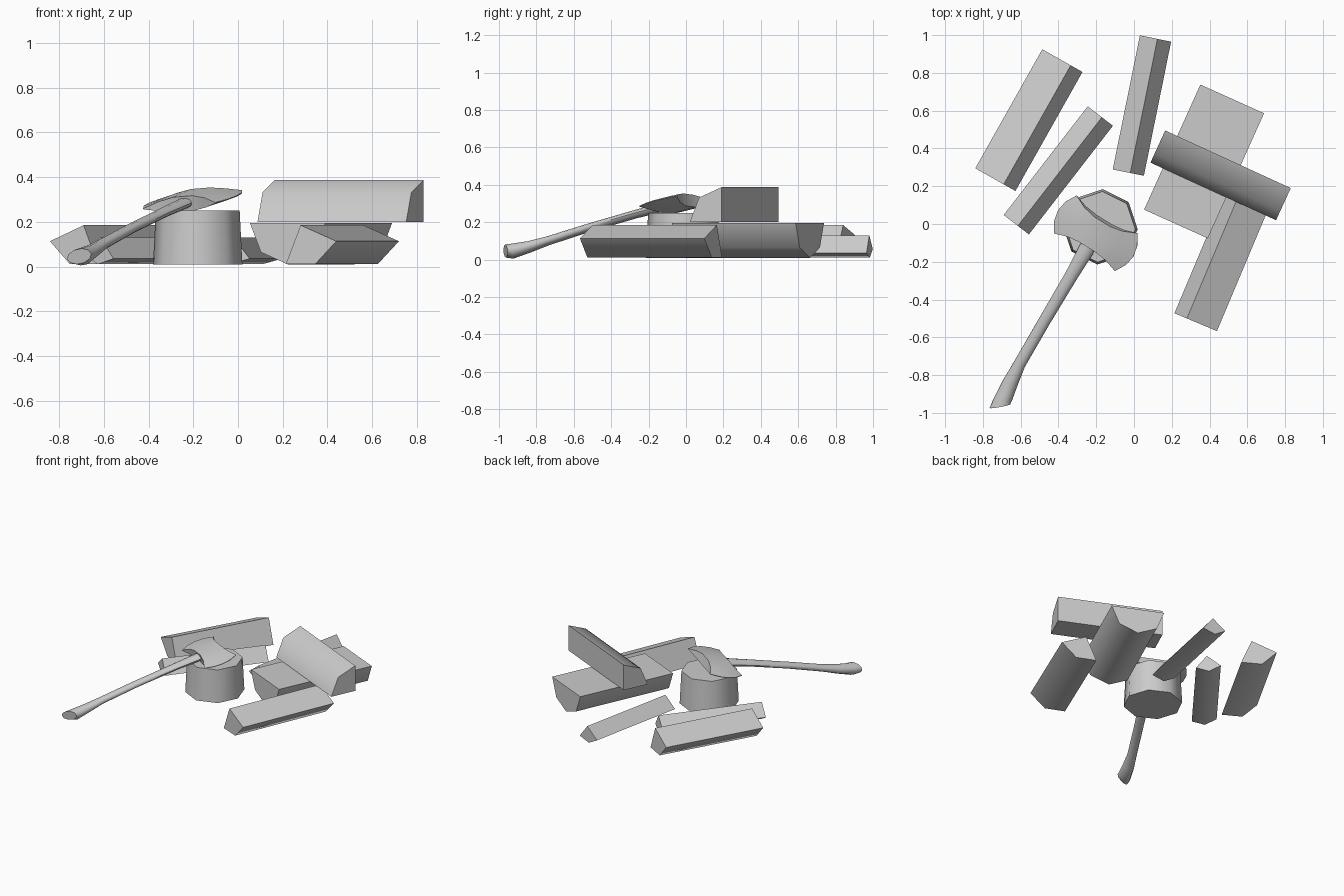
import bpy, bmesh
from math import sin, cos, radians, tau
from mathutils import Vector

if "Cube" in bpy.data.objects:
    bpy.data.objects.remove(bpy.data.objects["Cube"])

grey = bpy.data.materials.new("plain_grey")
grey.use_nodes = True
color = (0.6, 0.6, 0.6, 1)
grey.diffuse_color = color
grey.node_tree.nodes["Principled BSDF"].inputs["Base Color"].default_value = color


def loft(name, rings, angle=50):
    """Skin closed rings of points into a capped solid."""
    bm = bmesh.new()
    loops = [[bm.verts.new(p) for p in ring] for ring in rings]
    n = len(loops[0])
    for a, b in zip(loops, loops[1:]):
        for i in range(n):
            j = (i + 1) % n
            bm.faces.new((a[i], a[j], b[j], b[i]))
    bm.faces.new(loops[0])
    bm.faces.new(loops[-1])
    bmesh.ops.recalc_face_normals(bm, faces=bm.faces)
    mesh = bpy.data.meshes.new(name)
    bm.to_mesh(mesh)
    bm.free()
    mesh.materials.append(grey)
    obj = bpy.data.objects.new(name, mesh)
    bpy.context.collection.objects.link(obj)
    bpy.ops.object.select_all(action="DESELECT")
    obj.select_set(True)
    bpy.context.view_layer.objects.active = obj
    bpy.ops.object.shade_smooth_by_angle(angle=radians(angle))
    return obj


def split_log(name, start, end, z, radius, first, steps=2, apex=True):
    """Slice of an eight-sided log; the log's core line runs start to end."""
    a, b = Vector((*start, z)), Vector((*end, z))
    d = (b - a).normalized()
    right, up = Vector((d.y, -d.x, 0)), Vector((0, 0, 1))
    section = [Vector((0, 0, 0))] if apex else []
    for i in range(steps + 1):
        t = radians(first + 45 * i)
        section.append(radius * (cos(t) * right + sin(t) * up))
    loft(name, [[c + s for s in section] for c in (a, b)])


# Firewood scattered round the block
split_log("left_outer_log", (-0.69, 0.21), (-0.335, 0.84), 0.185, 0.187, 202.5)
split_log("left_inner_log", (-0.615, -0.01), (-0.17, 0.565), 0.13, 0.12, 218)
split_log("back_log", (-0.02, 0.27), (0.124, 0.98), 0.13, 0.12, 218)
split_log("front_log", (0.56, 0.165), (0.28, -0.50), 0.185, 0.187, 202.5)
split_log("half_log", (0.222, 0), (0.52, 0.662), 0.195, 0.185, 180, 4, False)
split_log("top_log", (0.165, 0.495), (0.83, 0.19), 0.2, 0.187, 0)

# Chopping block
loft("chopping_block", [
    [(-0.18 + r * cos(tau * i / 8 - 0.07), -0.015 + r * sin(tau * i / 8 - 0.07), z)
     for i in range(8)] for r, z in ((0.2, 0.01), (0.188, 0.25))])

# Axe frame: along the handle, across the blades, out of the flat
along = Vector((0.5, 0.84, 0.23)).normalized()
across = Vector((0.87, -0.5, 0.08))
across = (across - along * across.dot(along)).normalized()
normal = across.cross(along)
if normal.z < 0:
    normal = -normal
centre = Vector((-0.2, -0.045, 0.3))

# Handle: position, half width, half thickness, slant
stations = [
    ((-0.71, -0.965, 0.046), 0.042, 0.034, 0.9),
    ((-0.695, -0.93, 0.045), 0.044, 0.04, 0.6),
    ((-0.655, -0.84, 0.068), 0.04, 0.031, 0.3),
    ((-0.605, -0.74, 0.1), 0.032, 0.024, 0),
    ((-0.475, -0.515, 0.172), 0.032, 0.022, 0),
    ((-0.33, -0.27, 0.243), 0.035, 0.022, 0),
    ((-0.255, -0.14, 0.277), 0.042, 0.024, 0),
    (centre + along * 0.06, 0.042, 0.022, 0)]
loft("axe_handle", [
    [Vector(p) + w * cos(tau * i / 10) * (across + k * along)
     + t * sin(tau * i / 10) * normal for i in range(10)]
    for p, w, t, k in stations])

# Two-bladed head: offset, edge bulge, half height, half thickness
half = [(0.05, 0, 0.08, 0.034), (0.12, 0.015, 0.092, 0.022), (0.19, 0.045, 0.12, 0.002)]
columns = [(-s, -b, h, t) for s, b, h, t in reversed(half)] + half
rows = [-1, -0.5, 0, 0.5, 1]
rings = []
for s, b, h, t in columns:
    ring = []
    for side, order in ((1, rows), (-1, rows[::-1])):
        for v in order:
            ring.append(centre + across * (s + b * (1 - v * v))
                        + along * (v * h - 0.005) + normal * (side * t))
    rings.append(ring)
loft("axe_head", rings)
